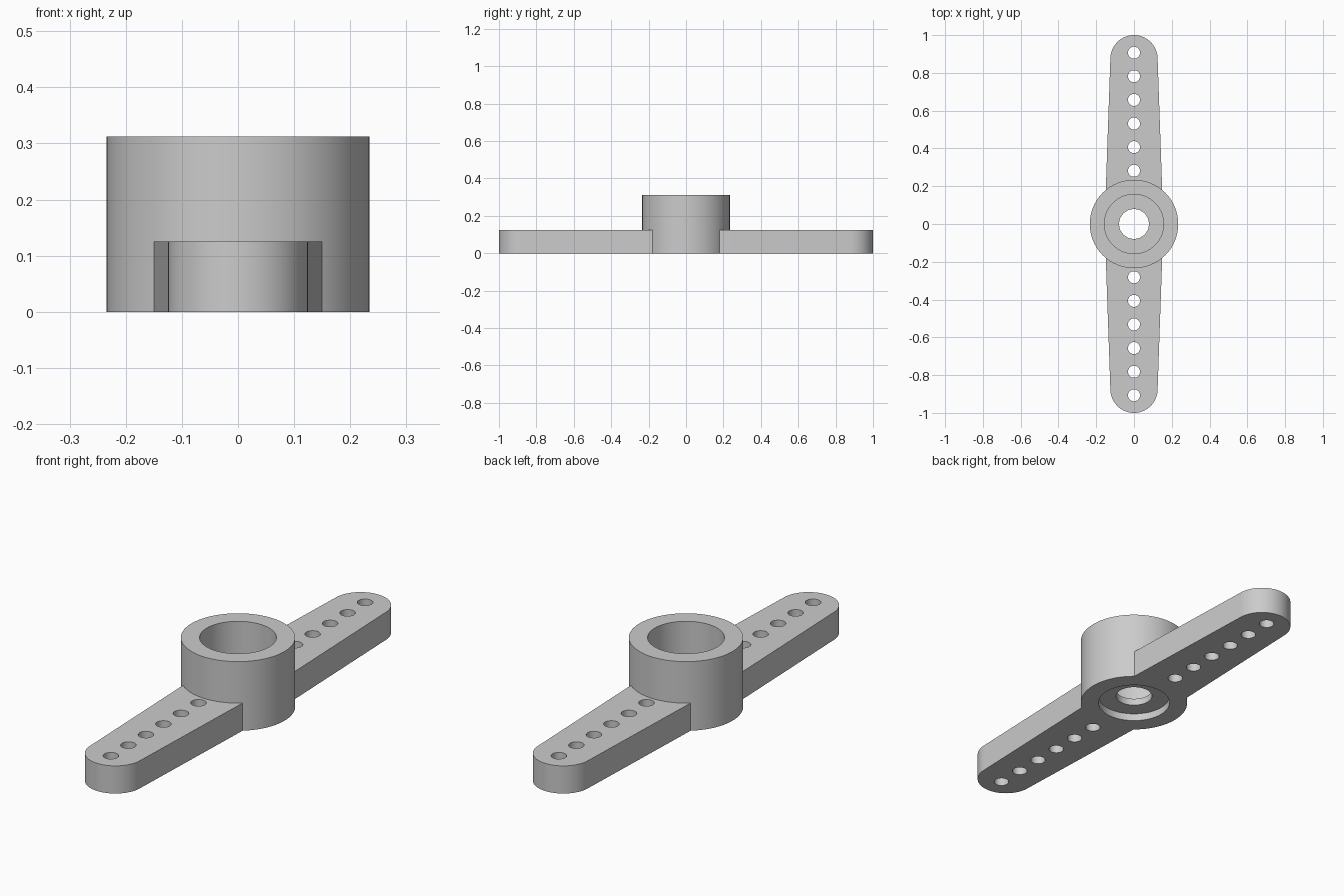
import bpy, bmesh
from math import sin, cos, pi, asin, radians

if "Cube" in bpy.data.objects:
    bpy.data.objects.remove(bpy.data.objects["Cube"], do_unlink=True)

HUB_R, HUB_H = 0.234, 0.3125
ARM_H, TIP_R, ROOT_W = 0.125, 0.125, 0.15
HOLE_R, HOLE_START, HOLE_STEP = 0.032, 0.282, 0.125

grey = bpy.data.materials.new("plain_grey")
grey.use_nodes = True
colour = (0.6, 0.6, 0.6, 1)
grey.diffuse_color = colour
grey.node_tree.nodes["Principled BSDF"].inputs["Base Color"].default_value = colour


def make_object(name, bm):
    mesh = bpy.data.meshes.new(name)
    bm.to_mesh(mesh)
    bm.free()
    mesh.materials.append(grey)
    obj = bpy.data.objects.new(name, mesh)
    bpy.context.collection.objects.link(obj)
    return obj


def finish(obj):
    """Apply modifiers and smooth the round walls."""
    bpy.ops.object.select_all(action="DESELECT")
    obj.select_set(True)
    bpy.context.view_layer.objects.active = obj
    bpy.ops.object.convert(target="MESH")
    bpy.ops.object.shade_smooth_by_angle(angle=radians(30))


def arc(cy, r, start, end, steps):
    angles = [start + (end - start) * i / steps for i in range(steps + 1)]
    return [(r * cos(a), cy + r * sin(a)) for a in angles]


def add_loop(bm, points):
    verts = [bm.verts.new((x, y, 0)) for x, y in points]
    return [bm.edges.new((v, verts[i - 1])) for i, v in enumerate(verts)]


# Hub: stepped section spun round, with a deep top bore, thin web and bottom recess
bm = bmesh.new()
section = [(HUB_R, 0), (HUB_R, HUB_H), (0.157, HUB_H), (0.157, 0.066),
           (0.079, 0.066), (0.079, 0.034), (0.156, 0.034), (0.156, 0)]
ring = [bm.verts.new((r, 0, z)) for r, z in section]
edges = [bm.edges.new((v, ring[i - 1])) for i, v in enumerate(ring)]
bmesh.ops.spin(bm, geom=ring + edges, cent=(0, 0, 0), axis=(0, 0, 1),
               angle=2 * pi, steps=96)
bmesh.ops.remove_doubles(bm, verts=bm.verts, dist=0.0001)
bmesh.ops.recalc_face_normals(bm, faces=bm.faces)
finish(make_object("hub", bm))

# Arms: tapered outline with a round tip and a row of holes, on both sides of the hub
half = asin(ROOT_W / HUB_R)
outline = arc(1 - TIP_R, TIP_R, 0, pi, 40)
outline += arc(0, HUB_R - 0.001, pi / 2 + half, pi / 2 - half, 20)

for name, side in (("back_arm", 1), ("front_arm", -1)):
    bm = bmesh.new()
    edges = add_loop(bm, [(x, y * side) for x, y in outline])
    for i in range(6):
        cy = side * (HOLE_START + i * HOLE_STEP)
        edges += add_loop(bm, arc(cy, HOLE_R, 0, 2 * pi, 28)[:-1])
    bmesh.ops.triangle_fill(bm, edges=edges, use_beauty=True, normal=(0, 0, 1))
    bm.normal_update()
    for face in bm.faces:
        if face.normal.z < 0:
            face.normal_flip()
    arm = make_object(name, bm)
    plate = arm.modifiers.new("thickness", "SOLIDIFY")
    plate.thickness = ARM_H
    plate.offset = 1
    finish(arm)
